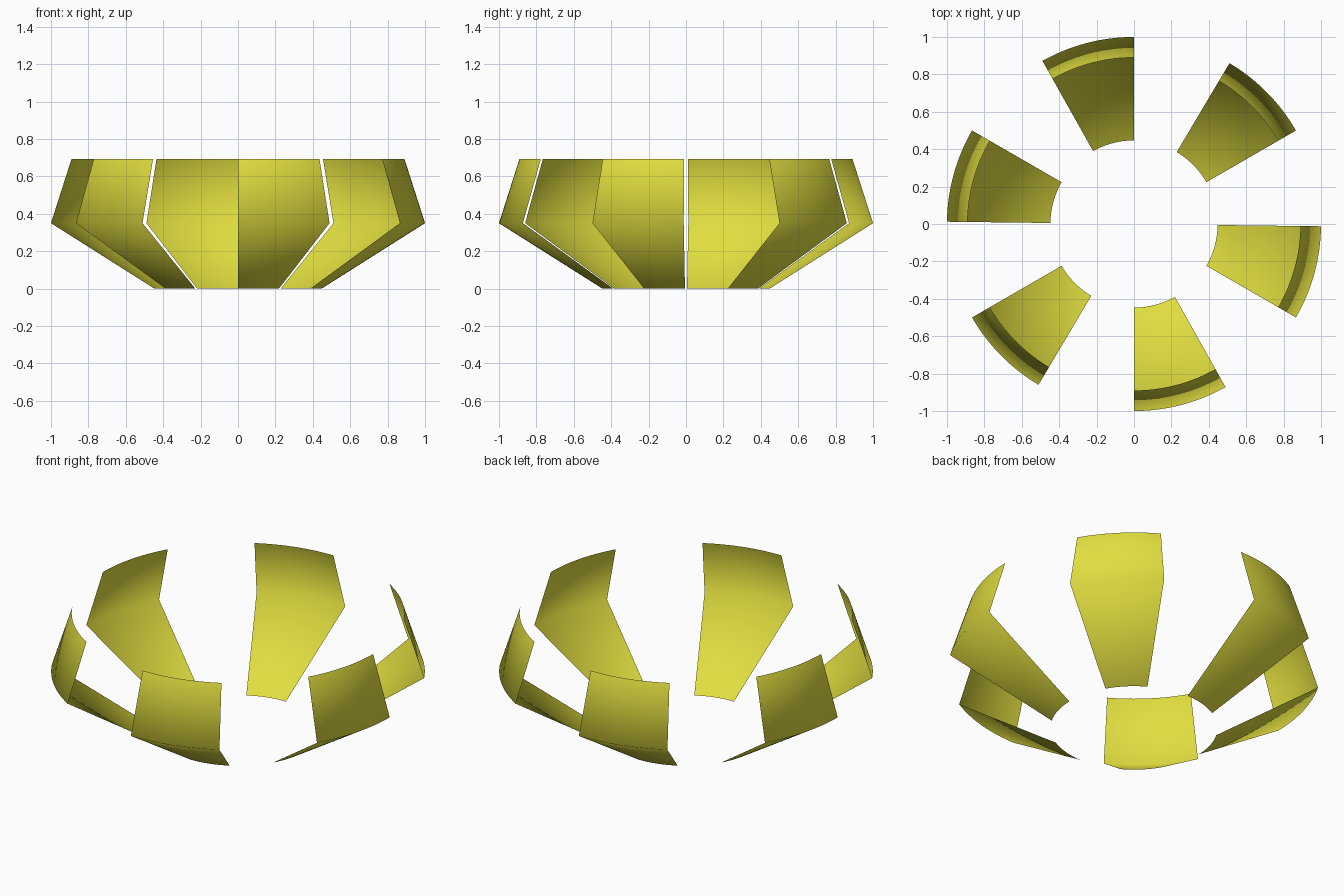
import bpy, bmesh, math

if "Cube" in bpy.data.objects:
    bpy.data.objects.remove(bpy.data.objects["Cube"])

# Radius/height profile of the ring: flared lower wall, tapered upper rim
PROFILE = [(0.447, 0.0), (1.0, 0.35), (0.89, 0.694)]
COUNT, SWEEP, STEPS = 6, 29.3, 16

mat = bpy.data.materials.new("yellow")
mat.diffuse_color = (0.75, 0.73, 0.05, 1)
mat.use_nodes = True
mat.node_tree.nodes["Principled BSDF"].inputs["Base Color"].default_value = mat.diffuse_color


def ring_panel(index):
    """One curved sheet of the ring, swept about the z axis."""
    start = -90 + index * 360 / COUNT
    bm = bmesh.new()
    rows = []
    for i in range(STEPS + 1):
        a = math.radians(start + SWEEP * i / STEPS)
        rows.append([bm.verts.new((r * math.cos(a), r * math.sin(a), z))
                     for r, z in PROFILE])
    for left, right in zip(rows, rows[1:]):
        for j in range(len(PROFILE) - 1):
            face = bm.faces.new((left[j], right[j], right[j + 1], left[j + 1]))
            face.smooth = True
    # Keep the bend between lower wall and rim crisp
    for e in bm.edges:
        if len(e.link_faces) == 2 and e.calc_face_angle() > math.radians(30):
            e.smooth = False
    mesh = bpy.data.meshes.new("ring_panel")
    bm.to_mesh(mesh)
    bm.free()
    mesh.materials.append(mat)
    obj = bpy.data.objects.new(f"ring_panel_{index + 1}", mesh)
    bpy.context.collection.objects.link(obj)


# Six evenly spaced panels with open gaps between
for k in range(COUNT):
    ring_panel(k)
